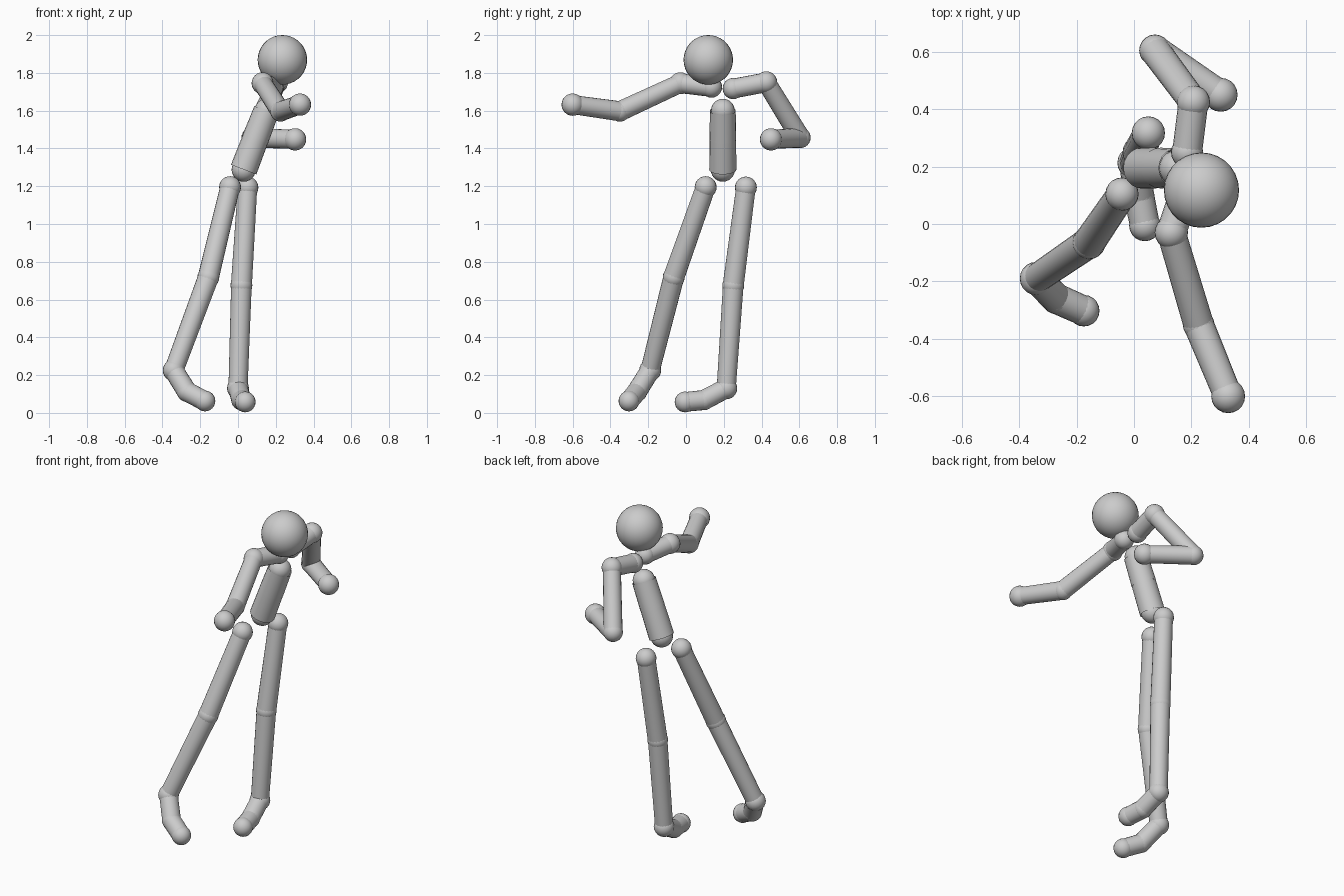
import bpy
from mathutils import Vector

if "Cube" in bpy.data.objects:
    bpy.data.objects.remove(bpy.data.objects["Cube"])

grey = bpy.data.materials.new("light_grey")
grey.diffuse_color = (0.6, 0.6, 0.6, 1)
grey.use_nodes = True
grey.node_tree.nodes["Principled BSDF"].inputs["Base Color"].default_value = grey.diffuse_color


def finish(name):
    ob = bpy.context.object
    ob.name = name
    ob.data.materials.append(grey)
    bpy.ops.object.shade_smooth_by_angle()
    return ob


def ball(name, p, r, segs=20, rings=12):
    bpy.ops.mesh.primitive_uv_sphere_add(segments=segs, ring_count=rings, radius=r, location=p)
    return finish(name)


def bone(name, a, b, r1, r2):
    a, b = Vector(a), Vector(b)
    d = b - a
    bpy.ops.mesh.primitive_cone_add(vertices=20, radius1=r1, radius2=r2, depth=d.length,
                                    location=(a + b) / 2, end_fill_type='NOTHING')
    bpy.context.object.rotation_euler = d.to_track_quat('Z', 'Y').to_euler()
    return finish(name)


def chain(name, joints, bones):
    """joints: (part, position, radius); bones: (part, start radius, end radius)"""
    for part, p, r in joints:
        ball(f"{name}_{part}", p, r)
    for (part, r1, r2), a, b in zip(bones, joints, joints[1:]):
        bone(f"{name}_{part}", a[1], b[1], r1, r2)


# Head
ball("head", (0.235, 0.118, 1.869), 0.131, 28, 18)

# Torso: pelvis, waist, chest
chain("torso",
      [("pelvis_joint", (0.03, 0.195, 1.288), 0.064),
       ("waist_joint", (0.092, 0.195, 1.45), 0.066),
       ("chest_joint", (0.15, 0.195, 1.60), 0.063)],
      [("abdomen", 0.072, 0.070), ("chest", 0.071, 0.068)])

# Arms
arm_bones = [("collar", 0.052, 0.052), ("upper_arm", 0.050, 0.053), ("forearm", 0.053, 0.050)]
arms = {
    "right_arm": [(0.185, 0.135, 1.725), (0.13, -0.03, 1.745), (0.225, -0.35, 1.597), (0.328, -0.60, 1.632)],
    "left_arm": [(0.185, 0.25, 1.717), (0.207, 0.425, 1.75), (0.073, 0.605, 1.457), (0.302, 0.45, 1.448)],
}
for name, pts in arms.items():
    chain(name, list(zip(("collar_joint", "shoulder", "elbow", "hand"), pts, (0.056, 0.058, 0.055, 0.059))),
          arm_bones)

# Legs and feet
leg_bones = [("thigh", 0.052, 0.056), ("shin", 0.055, 0.051), ("foot", 0.052, 0.053), ("toe", 0.053, 0.052)]
legs = {
    "right_leg": [(-0.042, 0.104, 1.195), (-0.157, -0.065, 0.718), (-0.34, -0.19, 0.225),
                  (-0.27, -0.26, 0.112), (-0.175, -0.302, 0.063)],
    "left_leg": [(0.05, 0.317, 1.193), (0.018, 0.25, 0.675), (0.0, 0.213, 0.13),
                 (0.018, 0.095, 0.068), (0.038, -0.005, 0.058)],
}
for name, pts in legs.items():
    chain(name, list(zip(("hip", "knee", "ankle", "ball_of_foot", "toe_tip"), pts,
                         (0.058, 0.058, 0.058, 0.054, 0.055))), leg_bones)
